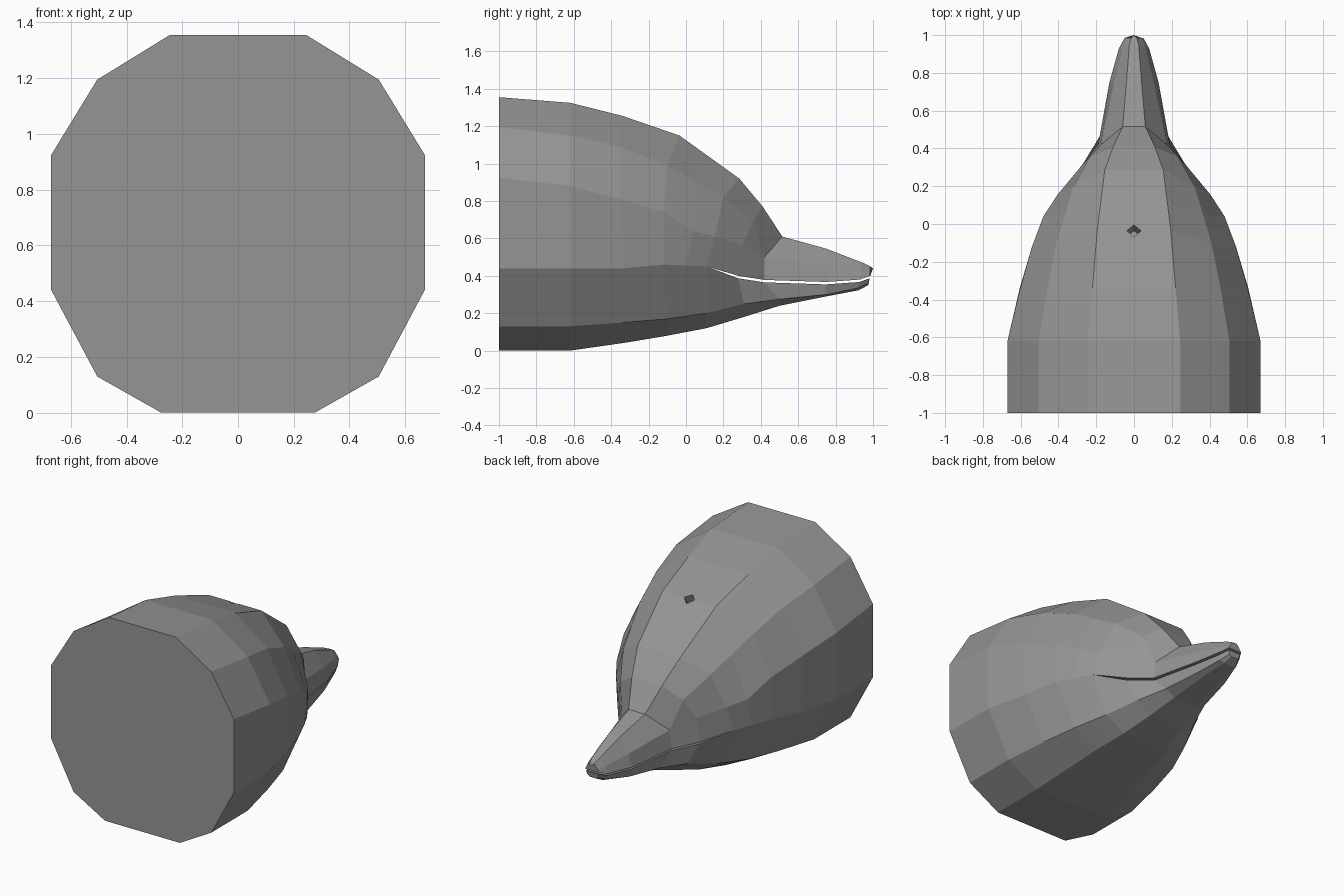
import bpy, bmesh
from mathutils import Vector

if "Cube" in bpy.data.objects:
    bpy.data.objects.remove(bpy.data.objects["Cube"])

# Lengthwise rails of the right half, from the flat neck cut to the beak tip
brow = [(.245, -1, 1.355), (.245, -.62, 1.325), (.22, -.34, 1.255), (.195, -.035, 1.15),
        (.155, .285, .92), (.11, .41, .77), (.06, .515, .61),
        (.04, .75, .545), (.025, .945, .47), (.015, .985, .45)]
temple = [(.505, -1, 1.195), (.505, -.62, 1.15), (.46, -.35, 1.09), (.41, -.1, .99),
          (.32, .2, .82), (.23, .36, .69)]
cheek = [(.67, -1, .925), (.67, -.62, .88), (.605, -.35, .81), (.54, -.12, .74),
         (.48, .04, .64), (.405, .155, .61), (.285, .30, .56), (.175, .42, .50),
         (.105, .75, .45), (.06, .93, .425), (.04, .985, .42)]
lip = [(.67, -1, .44), (.67, -.62, .44), (.605, -.34, .44), (.54, -.12, .46),
       (.485, 0, .455), (.43, .11, .45), (.30, .28, .40), (.19, .42, .378),
       (.13, .75, .367), (.08, .93, .38), (.05, .985, .40)]
jaw = [(.505, -1, .13), (.505, -.62, .13), (.455, -.34, .15), (.40, -.1, .17),
       (.32, .11, .20), (.23, .31, .25), (.16, .50, .275),
       (.11, .75, .30), (.065, .92, .335), (.04, .975, .36)]
keel_z = [0, 0, .04, .08, .12, .18, .24, .29, .322, .35]
MOUTH = 5   # station of the mouth corner


def with_midpoint(rail):
    """Add the station halfway between the fourth and fifth points."""
    mid = tuple((a + b) / 2 for a, b in zip(rail[3], rail[4]))
    return rail[:4] + [mid] + rail[4:]


keel = with_midpoint([(x * .545, y, z) for (x, y, _), z in zip(jaw, keel_z)])
brow, temple, jaw = map(with_midpoint, (brow, temple, jaw))
temple += cheek[7:]                       # temple and cheek merge on the beak
crown = [(0, y, z) for _, y, z in brow]
crown[-1] = (0, 1.0, .44)
low_lip = lip[:MOUTH + 1] + [(x - .005, y - .003, z - .013) for x, y, z in lip[MOUTH + 1:]]

bm = bmesh.new()
verts = {}


def vert(p, side=1):
    key = (round(p[0] * side, 4) + 0.0, round(p[1], 4), round(p[2], 4))
    if key not in verts:
        verts[key] = bm.verts.new(key)
    return verts[key]


def face(corners):
    unique = list(dict.fromkeys(corners))
    if len(unique) > 2:
        bm.faces.new(unique)


def ring(rails, i):
    """Cross-section through both halves at one station."""
    right = [vert(r[i]) for r in rails]
    left = [vert(r[i], -1) for r in reversed(rails)]
    return right + left


# Outer skin, upper and lower, on both sides
upper = [crown, brow, temple, cheek, lip]
lower = [low_lip, jaw, keel]
last = len(lip) - 1
for part in (upper, lower):
    for a, b in zip(part, part[1:]):
        for i in range(last):
            for s in (1, -1):
                face([vert(p, s) for p in (a[i], b[i], b[i + 1], a[i + 1])])

# Chin strip, palate and mouth floor span from side to side
for rail, start in ((keel, 0), (lip, MOUTH), (low_lip, MOUTH)):
    for i in range(start, last):
        face([vert(rail[i]), vert(rail[i + 1]), vert(rail[i + 1], -1), vert(rail[i], -1)])

# Neck cut and the two blunt beak tips
face(ring(upper + lower[1:], 0))
face(ring(upper, last))
face(ring(lower, last))
bmesh.ops.recalc_face_normals(bm, faces=bm.faces[:])

# Diamond-shaped blowhole sunk into the crown
hole = bmesh.ops.bevel(bm, geom=[vert(crown[3])], offset=.037, offset_type='OFFSET',
                       segments=1, profile=.5, affect='VERTICES')['faces']
bm.normal_update()
centre = Vector(crown[3])
pit = min(bm.faces, key=lambda f: (f.calc_center_median() - centre).length)
bmesh.ops.inset_individual(bm, faces=[pit], thickness=.004, depth=-.06)

grey = bpy.data.materials.new("grey_skin")
grey.diffuse_color = (.30, .30, .30, 1)
grey.use_nodes = True
grey.node_tree.nodes["Principled BSDF"].inputs["Base Color"].default_value = grey.diffuse_color
mesh = bpy.data.meshes.new("head")
bm.to_mesh(mesh)
bm.free()
mesh.materials.append(grey)
head = bpy.data.objects.new("head", mesh)
bpy.context.collection.objects.link(head)
